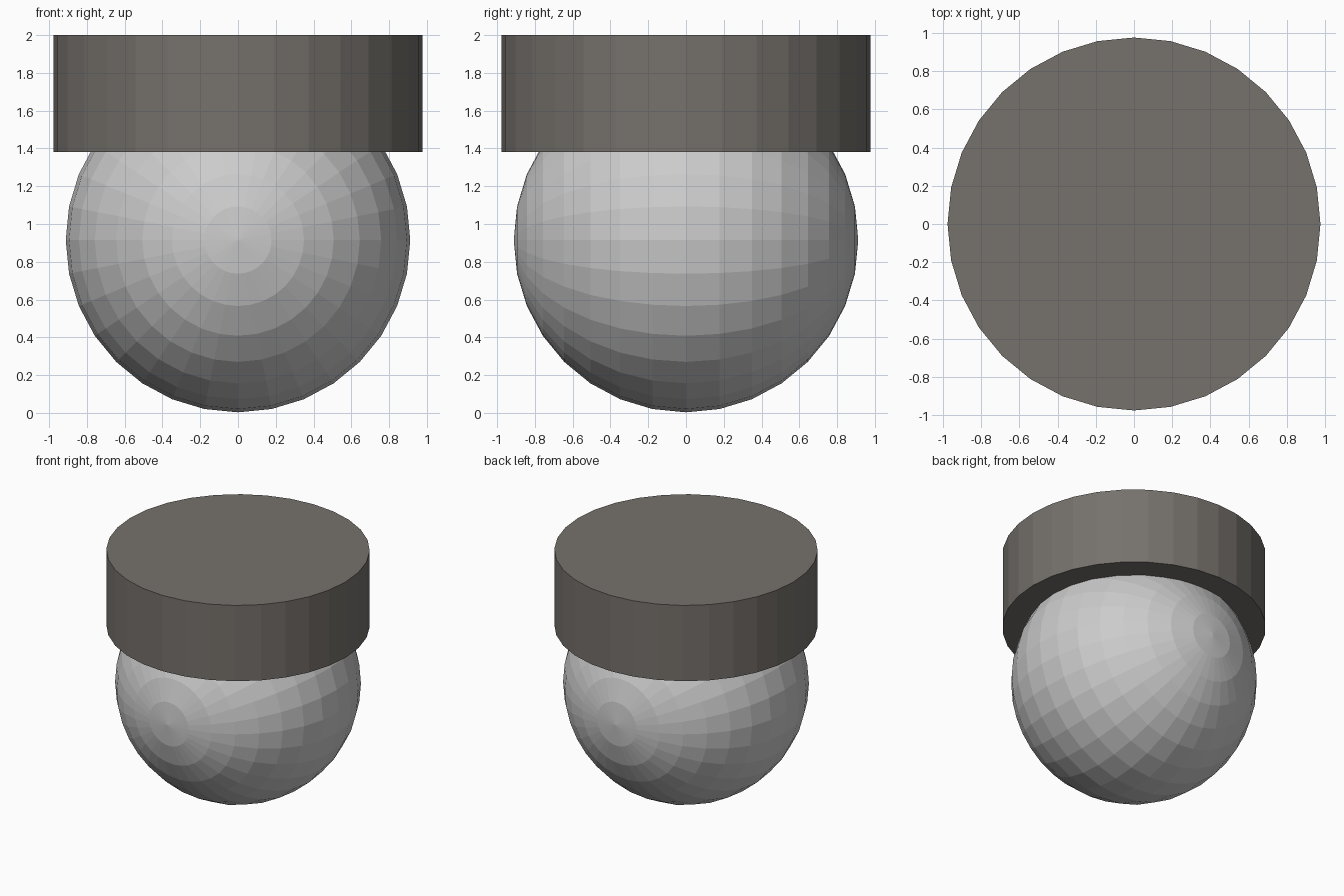
import bpy
from math import pi

if "Cube" in bpy.data.objects:
    bpy.data.objects.remove(bpy.data.objects["Cube"])

# Sphere below, poles facing front and back
R = 0.912
bpy.ops.mesh.primitive_uv_sphere_add(segments=32, ring_count=16, radius=R,
                                     location=(0, 0, R + 0.003), rotation=(pi / 2, 0, 0))
bpy.context.object.name = "globe"

# Dark ceiling mount: a flat-sided drum
Z0, Z1 = 1.38, 2.0
bpy.ops.mesh.primitive_cylinder_add(vertices=32, radius=0.977, depth=Z1 - Z0,
                                    location=(0, 0, (Z0 + Z1) / 2))
base = bpy.context.object
base.name = "mount_base"
mat = bpy.data.materials.new("dark_warm_grey")
mat.diffuse_color = (0.18, 0.165, 0.15, 1)
mat.use_nodes = True
mat.node_tree.nodes["Principled BSDF"].inputs["Base Color"].default_value = mat.diffuse_color
base.data.materials.append(mat)
